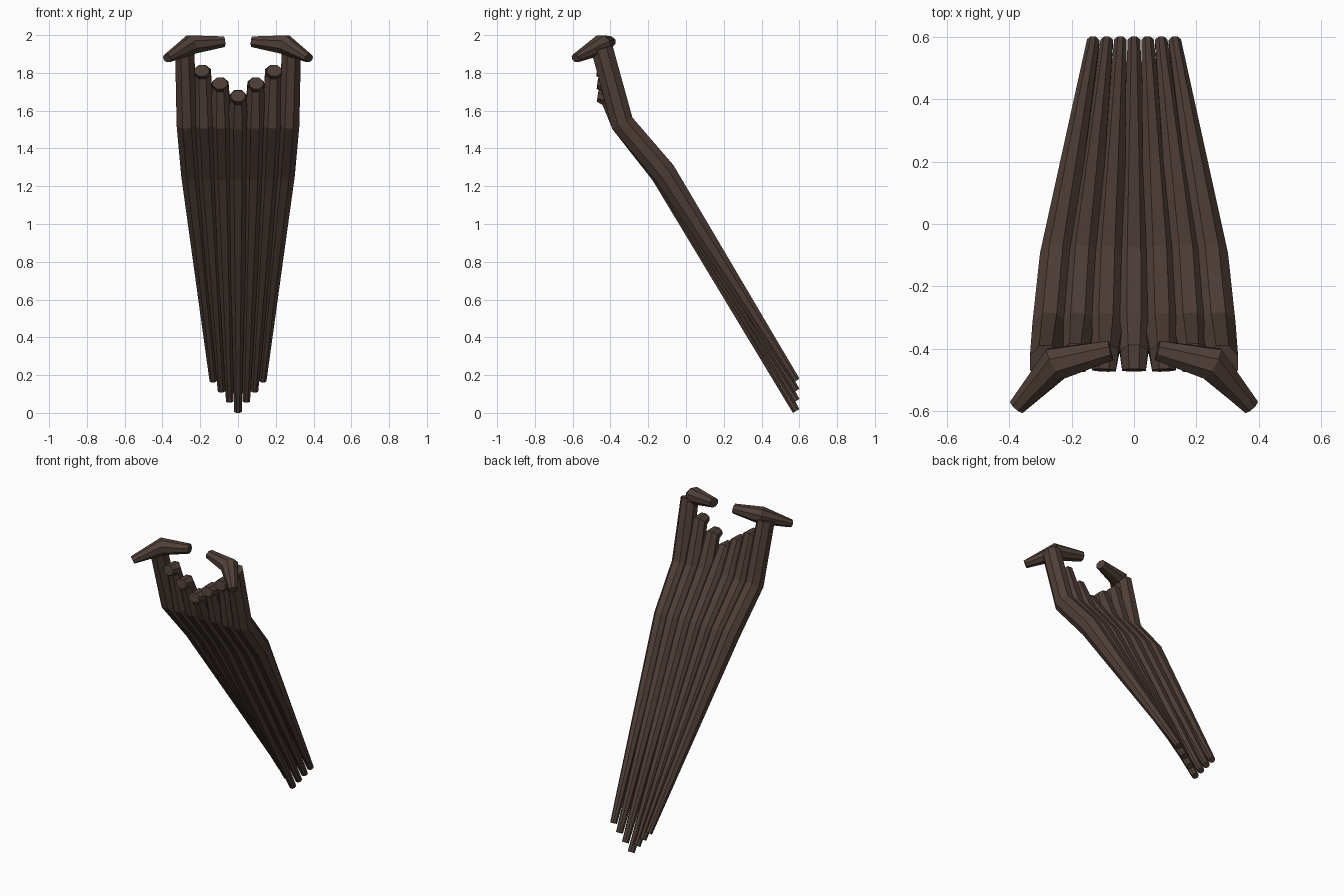
import bpy, bmesh, math
from mathutils import Vector

cube = bpy.data.objects.get("Cube")
if cube:
    bpy.data.objects.remove(cube, do_unlink=True)

# One dark brown material
brown = bpy.data.materials.new("dark_brown")
brown.use_nodes = True
colour = (0.078, 0.049, 0.039, 1)
brown.diffuse_color = colour
brown.node_tree.nodes["Principled BSDF"].inputs["Base Color"].default_value = colour


def sweep(name, path, sizes, reference, sides=8):
    """Faceted bar along path; sizes are (half along reference, half across)."""
    pts = [Vector(p) for p in path]
    bm = bmesh.new()
    rings = []
    flat = 1 / math.cos(math.pi / sides)
    for i, (p, (a, b)) in enumerate(zip(pts, sizes)):
        t = Vector()
        if i > 0:
            t += (p - pts[i - 1]).normalized()
        if i < len(pts) - 1:
            t += (pts[i + 1] - p).normalized()
        t.normalize()
        u = Vector(reference)
        u = (u - t * u.dot(t)).normalized()
        v = t.cross(u)
        ring = []
        for k in range(sides):
            ang = math.tau * (k + 0.5) / sides
            ring.append(bm.verts.new(p + u * a * flat * math.cos(ang) + v * b * flat * math.sin(ang)))
        rings.append(ring)
    for r, s in zip(rings, rings[1:]):
        for k in range(sides):
            n = (k + 1) % sides
            bm.faces.new((r[k], r[n], s[n], s[k]))
    bm.faces.new(rings[0])
    bm.faces.new(rings[-1])
    bmesh.ops.recalc_face_normals(bm, faces=bm.faces)
    mesh = bpy.data.meshes.new(name)
    bm.to_mesh(mesh)
    bm.free()
    mesh.materials.append(brown)
    obj = bpy.data.objects.new(name, mesh)
    bpy.context.collection.objects.link(obj)
    return obj


# Fan of seven bent feather bars, the outer pair tallest
for i in range(-3, 4):
    n = abs(i)
    path = [(0.0435 * i, 0.583, 0.01 + 0.054 * n),
            (0.083 * i, -0.125 + 0.003 * n, 1.265 + 0.003 * n),
            (0.09 * i, -0.338, 1.535)]
    sizes = [(0.02, 0.02), (0.052, 0.062), (0.055, 0.061)]
    if n == 3:
        path.append((0.283 * i / 3, -0.445, 1.93))
        sizes.append((0.05, 0.058))
        name = "outer_feather"
    else:
        # Inner bars end in a small forward-turned tip
        top = 1.71 + 0.067 * n
        path += [(0.094 * i, -0.415, top - 0.04), (0.096 * i, -0.468, top - 0.032)]
        sizes += [(0.044, 0.048), (0.038, 0.03)]
        name = "inner_feather"
    sweep(name, path, sizes, (1, 0, 0))

# Bent hammer-shaped crossbars on the outer feathers
for s in (-1, 1):
    sweep("left_crossbar" if s > 0 else "right_crossbar",
          [(0.075 * s, -0.405, 1.965), (0.25 * s, -0.447, 1.95), (0.375 * s, -0.585, 1.877)],
          [(0.028, 0.032), (0.05, 0.054), (0.022, 0.027)], (0, 0, 1))
